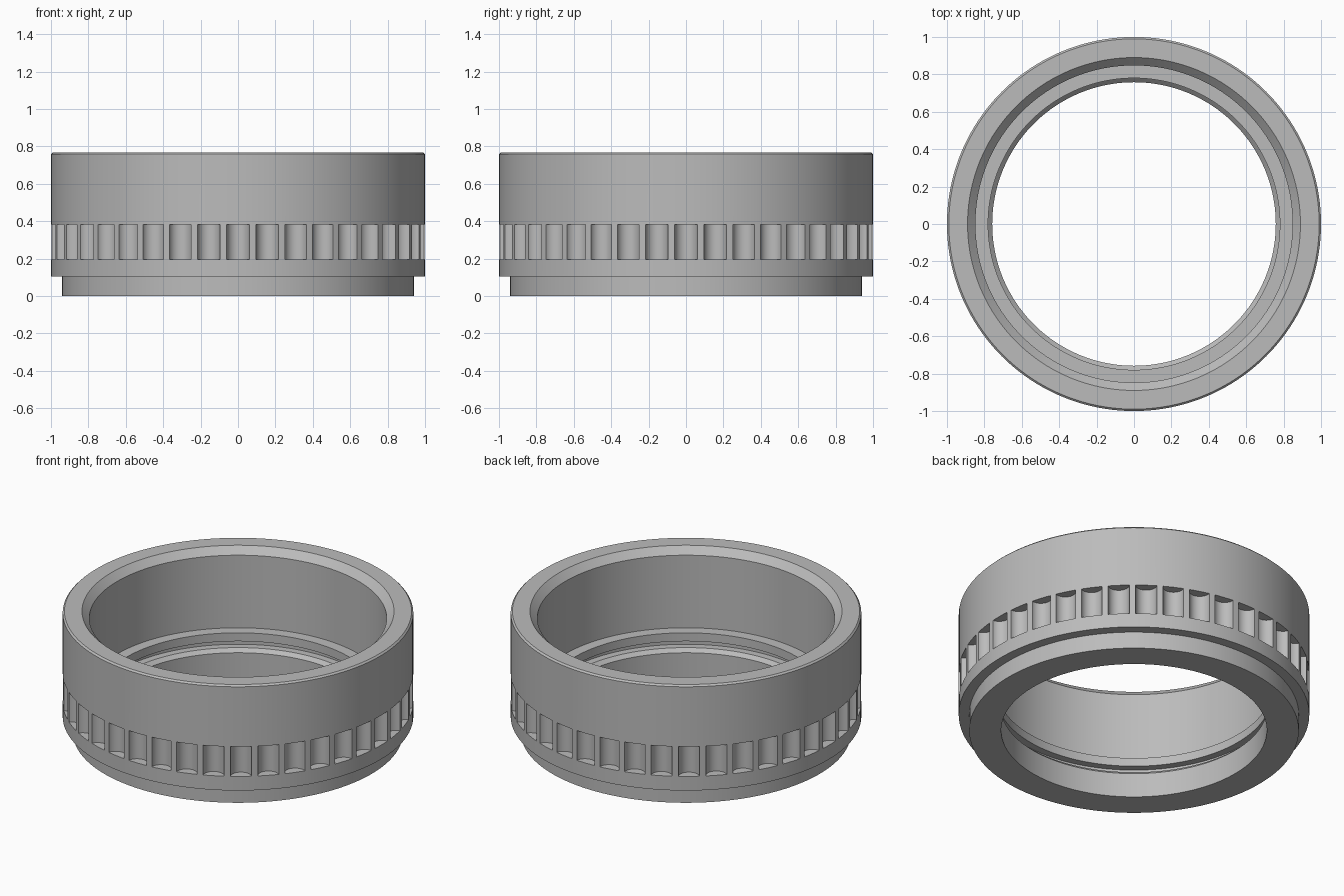
import bpy
import bmesh
from math import pi, cos, sin
from mathutils import Matrix

cube = bpy.data.objects.get("Cube")
if cube:
    bpy.data.objects.remove(cube, do_unlink=True)

SEGMENTS = 160
NOTCHES = 40

# Single plain grey
grey = bpy.data.materials.new("plain grey")
grey.use_nodes = True
colour = (0.5, 0.5, 0.5, 1)
grey.diffuse_color = colour
grey.node_tree.nodes["Principled BSDF"].inputs["Base Color"].default_value = colour


def make_object(name, bm):
    bmesh.ops.recalc_face_normals(bm, faces=bm.faces)
    mesh = bpy.data.meshes.new(name)
    bm.to_mesh(mesh)
    bm.free()
    mesh.materials.append(grey)
    obj = bpy.data.objects.new(name, mesh)
    bpy.context.collection.objects.link(obj)
    return obj


def lathe(name, profile):
    """Revolve a closed (radius, height) outline around z."""
    bm = bmesh.new()
    rings = []
    for i in range(SEGMENTS):
        a = 2 * pi * i / SEGMENTS
        rings.append([bm.verts.new((r * cos(a), r * sin(a), z)) for r, z in profile])
    for i, ring in enumerate(rings):
        after = rings[(i + 1) % SEGMENTS]
        for j in range(len(profile)):
            k = (j + 1) % len(profile)
            bm.faces.new((ring[j], after[j], after[k], ring[k]))
    return make_object(name, bm)


# Ring body: foot, outer wall, bevelled mouth, inner ledge and groove
ring_body = lathe("ring_body", [
    (0.94, 0), (0.94, 0.105), (1, 0.105), (1, 0.758), (0.99, 0.768),
    (0.89, 0.768), (0.848, 0.725), (0.848, 0.268), (0.78, 0.268),
    (0.78, 0.215), (0.825, 0.215), (0.825, 0.175), (0.78, 0.175),
    (0.758, 0.153), (0.758, 0),
])

# Rounded grip notches around the outer wall
bottom, top = 0.194, 0.381
bm = bmesh.new()
for i in range(NOTCHES):
    turn = Matrix.Rotation(2 * pi * i / NOTCHES, 4, 'Z')
    place = Matrix.Translation((1.003, 0, (bottom + top) / 2))
    bmesh.ops.create_cone(bm, cap_ends=True, segments=32, radius1=0.061,
                          radius2=0.061, depth=top - bottom, matrix=turn @ place)
cutter = make_object("notch_cutter", bm)
cutter.hide_render = True

cut = ring_body.modifiers.new("grip notches", 'BOOLEAN')
cut.operation = 'DIFFERENCE'
cut.solver = 'EXACT'
cut.object = cutter

bpy.ops.object.select_all(action='DESELECT')
ring_body.select_set(True)
bpy.context.view_layer.objects.active = ring_body
bpy.ops.object.modifier_apply(modifier=cut.name)
bpy.data.objects.remove(cutter, do_unlink=True)
bpy.ops.object.shade_smooth_by_angle(angle=pi / 6)
